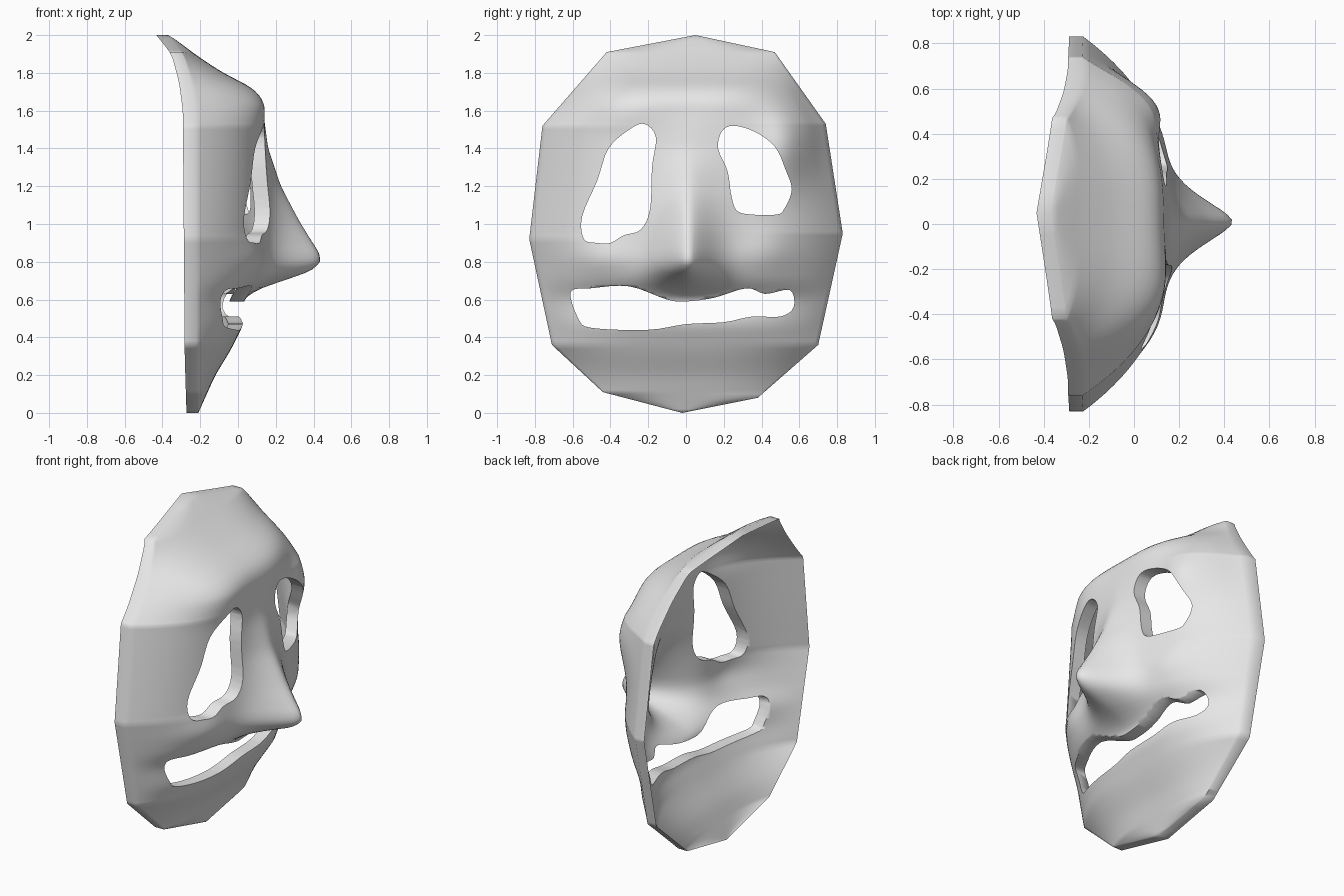
import bpy
import bmesh
import math
from mathutils import Vector

cube = bpy.data.objects.get("Cube")
if cube:
    bpy.data.objects.remove(cube, do_unlink=True)

RIM_THICKNESS = 0.062
EXTRA_THICKNESS = 0.02
ROWS, COLUMNS = 100, 72

# Face outline, as (height, side position) down each side
LEFT_EDGE = [(2, .05), (1.91, .47), (1.53, .74), (.95, .83), (.36, .7), (.08, .38), (0, -.02)]
RIGHT_EDGE = [(2, .05), (1.91, -.42), (1.52, -.76), (.92, -.83), (.36, -.71), (.11, -.44), (0, -.02)]

# Depth of the rim, of the middle of the face, and of the nose above it
RIM = [(2, -.37), (1.9, -.29), (1.75, -.25), (1.6, -.23), (.3, -.22), (0, -.21)]
MIDDLE = [(2, -.37), (1.97, -.32), (1.9, -.23), (1.8, -.08), (1.72, .08), (1.65, .13), (1.4, .14),
          (1, .14), (.8, .13), (.7, .11), (.6, .03), (.47, .03), (.33, -.04), (.2, -.12), (0, -.21)]
NOSE = [(1.6, 0), (1.4, .02), (1.2, .09), (1, .2), (.83, .32), (.77, .31), (.73, .23), (.69, .1), (.63, 0)]

# Openings, as (side position, height) around each one
RIGHT_EYE = [(-.22, 1.53), (-.3, 1.5), (-.41, 1.4), (-.47, 1.23), (-.55, 1.04), (-.54, .92),
             (-.47, .9), (-.4, .9), (-.33, .94), (-.24, .97), (-.19, 1.08), (-.18, 1.3), (-.16, 1.46)]
LEFT_EYE = [(.25, 1.52), (.36, 1.49), (.47, 1.41), (.53, 1.28), (.56, 1.18), (.52, 1.08), (.48, 1.05),
            (.35, 1.05), (.27, 1.07), (.24, 1.15), (.22, 1.28), (.17, 1.4), (.19, 1.49)]
MOUTH = [(-.61, .64), (-.5, .66), (-.3, .67), (-.1, .6), (0, .59), (.15, .61), (.32, .66),
         (.42, .63), (.55, .65), (.57, .56), (.5, .51), (.35, .51), (.2, .48), (0, .47),
         (-.2, .44), (-.5, .45), (-.57, .5)]


def lookup(table, z):
    """Straight-line value of a table sorted by falling height."""
    for (z1, a), (z0, b) in zip(table, table[1:]):
        if z0 <= z <= z1:
            return b + (a - b) * (z - z0) / (z1 - z0)
    return table[0][1] if z > table[0][0] else table[-1][1]


def soft(table, z):
    """Table value averaged over nearby heights to round off its corners."""
    if z < .04 or z > 1.96:
        return lookup(table, z)
    return sum(lookup(table, z + step * .015) for step in (-2, -1, 0, 1, 2)) / 5


def bump(y, z, cy, cz, wide, tall):
    return math.exp(-((y - cy) / wide) ** 2 - ((z - cz) / tall) ** 2)


def surface(y, z, u):
    """Depth of the face; u runs from -1 to 1 across it."""
    rim, middle = soft(RIM, z), soft(MIDDLE, z)
    dome = 1 - abs(u) ** 3.1
    x = rim + (middle - rim) * dome
    x += soft(NOSE, z) * math.exp(-(math.hypot(y - .01, .015) / .15) ** 1.55)
    brows = .08 * bump(y, z, .54, 1.42, .14, .2) + .03 * bump(y, z, -.35, 1.62, .2, .12)
    cheeks = .03 * (bump(y, z, -.45, .82, .16, .1) + bump(y, z, .42, .85, .16, .12))
    return x + (brows + cheeks) * min(1, 3 * dome)


def new_object(name, bm):
    mesh = bpy.data.meshes.new(name)
    bm.normal_update()
    bm.to_mesh(mesh)
    bm.free()
    obj = bpy.data.objects.new(name, mesh)
    bpy.context.collection.objects.link(obj)
    return obj


def extrude_solid(bm):
    """Turn a sheet into a solid and return the points of its new side."""
    result = bmesh.ops.extrude_face_region(bm, geom=bm.faces[:])
    return [v for v in result["geom"] if isinstance(v, bmesh.types.BMVert)]


def smooth_loop(points, steps=4):
    """Closed flowing curve through the points."""
    pts = [Vector(p) for p in points]
    loop = []
    for i in range(len(pts)):
        a, b, c, d = (pts[(i + k) % len(pts)] for k in (-1, 0, 1, 2))
        for s in range(steps):
            t = s / steps
            loop.append(b + (c - a) * t / 2 + (a * 2 - b * 5 + c * 4 - d) * t * t / 2
                        + (b * 3 - a - c * 3 + d) * t ** 3 / 2)
    return loop


def make_cutter(name, points):
    bm = bmesh.new()
    bm.faces.new([bm.verts.new((-1, p.x, p.y)) for p in smooth_loop(points)])
    bmesh.ops.translate(bm, vec=(2, 0, 0), verts=extrude_solid(bm))
    bmesh.ops.recalc_face_normals(bm, faces=bm.faces)
    cutter = new_object(name, bm)
    cutter.hide_render = True
    return cutter


# Mask front: rows of points stretched between the two edges
bm = bmesh.new()
heights = sorted({2 * i / ROWS for i in range(ROWS + 1)} | {z for z, _ in LEFT_EDGE + RIGHT_EDGE})
grid = []
for z in heights:
    start, end = lookup(RIGHT_EDGE, z), lookup(LEFT_EDGE, z)
    row = []
    for j in range(COLUMNS + 1):
        u = 2 * j / COLUMNS - 1
        y = start + (end - start) * (u + 1) / 2
        row.append(bm.verts.new((surface(y, z, u), y, z)))
    grid.append(row)
for low, high in zip(grid, grid[1:]):
    for j in range(COLUMNS):
        bm.faces.new((low[j], low[j + 1], high[j + 1], high[j]))
bmesh.ops.remove_doubles(bm, verts=bm.verts, dist=.001)

# Mask back: the same sheet pushed straight back, a little thicker inside the rim
for v in extrude_solid(bm):
    inner = min(1, max(0, (v.co.x + .22) / .3))
    v.co.x -= RIM_THICKNESS + EXTRA_THICKNESS * inner
bmesh.ops.recalc_face_normals(bm, faces=bm.faces)
mask = new_object("mask", bm)

# Eye and mouth openings
cutters = [make_cutter("right_eye_cutter", RIGHT_EYE),
           make_cutter("left_eye_cutter", LEFT_EYE),
           make_cutter("mouth_cutter", MOUTH)]
for cutter in cutters:
    cut = mask.modifiers.new(cutter.name, 'BOOLEAN')
    cut.operation = 'DIFFERENCE'
    cut.solver = 'EXACT'
    cut.object = cutter

bpy.context.view_layer.objects.active = mask
for modifier in list(mask.modifiers):
    bpy.ops.object.modifier_apply(modifier=modifier.name)
for cutter in cutters:
    bpy.data.objects.remove(cutter, do_unlink=True)

# Plain light grey all over
grey = bpy.data.materials.new("light_grey")
grey.use_nodes = True
grey.diffuse_color = (.8, .8, .8, 1)
grey.node_tree.nodes["Principled BSDF"].inputs["Base Color"].default_value = (.8, .8, .8, 1)
mask.data.materials.clear()
mask.data.materials.append(grey)

bpy.ops.object.select_all(action='DESELECT')
mask.select_set(True)
bpy.ops.object.shade_smooth_by_angle(angle=math.radians(60))
